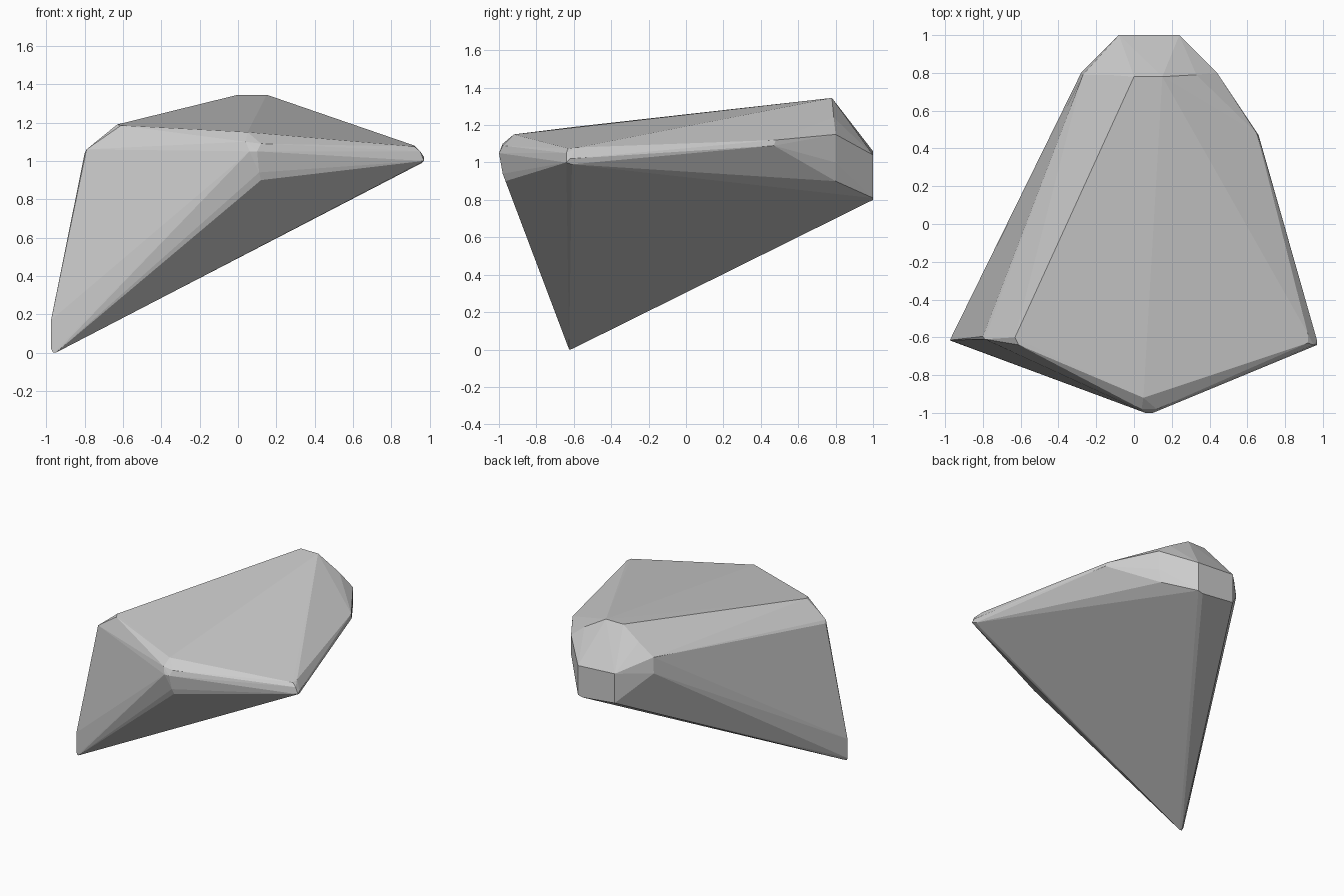
import bpy, bmesh

# Corner clusters of the bevelled rock: each group is one chipped corner
corners = {
    "bottom_spike": [(-.965, -.62, .0), (-.95, -.625, .0), (-.955, -.605, .005),
                     (-.975, -.615, .02), (-.975, -.615, .17)],
    "left_shoulder": [(-.80, -.595, 1.04), (-.79, -.61, 1.06),
                      (-.63, -.60, 1.19), (-.61, -.64, 1.185)],
    "front_tip": [(.05, -.92, 1.15), (.04, -.98, 1.10), (.12, -.98, 1.09), (.06, -1, 1.05),
                  (.10, -1, 1.05), (.11, -.98, .94), (.12, -.965, .90)],
    "right_tip": [(.92, -.58, 1.08), (.92, -.63, 1.075), (.95, -.64, 1.05),
                  (.97, -.62, 1.02), (.97, -.64, 1.0), (.96, -.61, .99)],
    "right_shoulder": [(.65, .48, 1.12), (.66, .47, 1.09)],
    "back_crown": [(0, .78, 1.345), (.15, .78, 1.345), (.33, .79, 1.24), (.44, .80, 1.15),
                   (.44, .80, 1.0), (.42, .80, .90), (-.14, .79, 1.25),
                   (-.27, .79, 1.16), (-.28, .80, 1.04)],
    "back_face": [(-.08, 1, 1.06), (.24, 1, 1.04), (.24, 1, .81), (.20, 1, .80), (-.08, 1, .83)],
}

# Wrap all corners in one faceted hull
bm = bmesh.new()
for group in corners.values():
    for co in group:
        bm.verts.new(co)
bmesh.ops.convex_hull(bm, input=bm.verts)
loose = [v for v in bm.verts if not v.link_faces]
bmesh.ops.delete(bm, geom=loose, context='VERTS')
bmesh.ops.recalc_face_normals(bm, faces=bm.faces)

mesh = bpy.data.meshes.new("rock")
bm.to_mesh(mesh)
bm.free()
rock = bpy.data.objects.new("rock", mesh)
bpy.context.collection.objects.link(rock)
